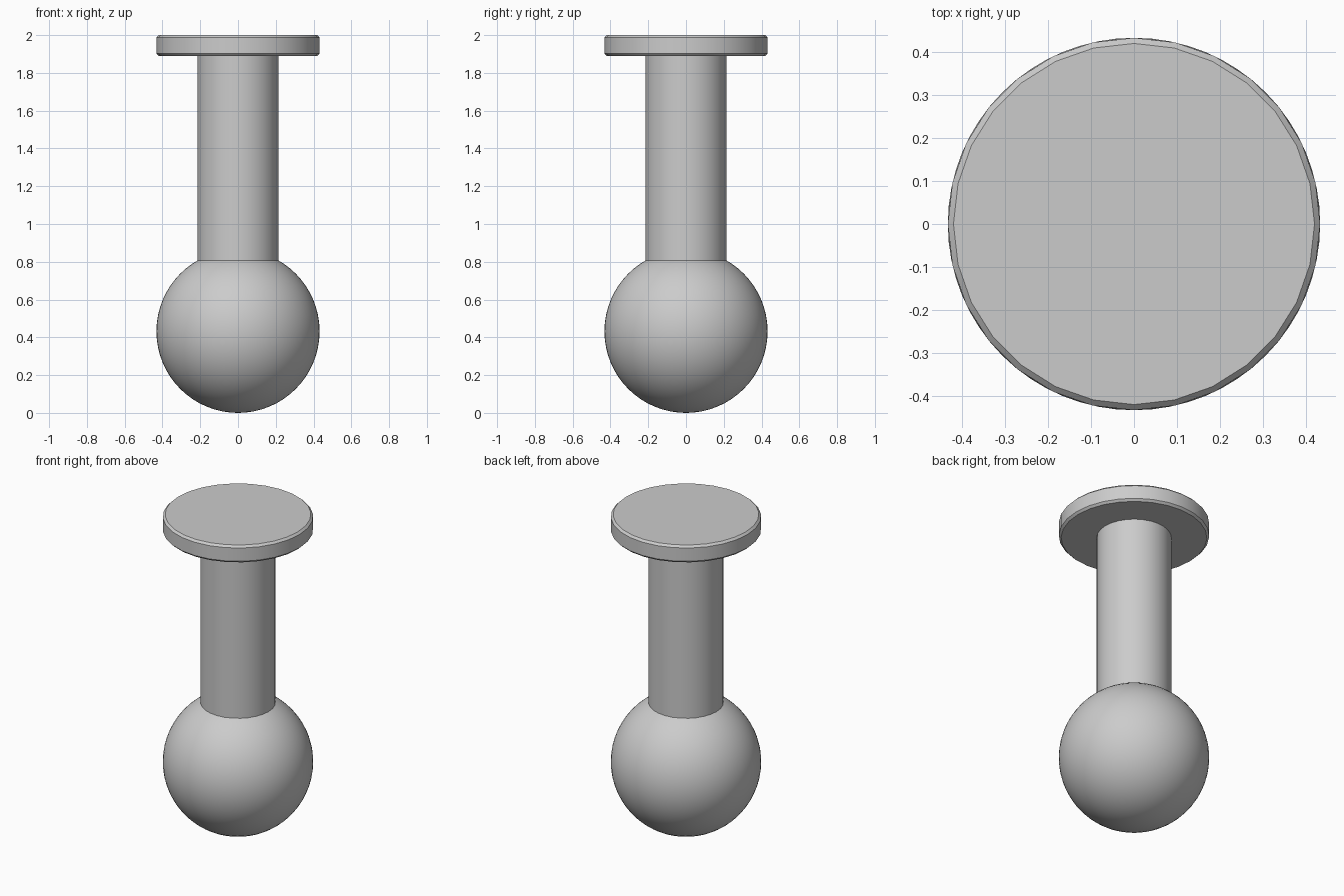
import bpy
import math

default = bpy.data.objects.get("Cube")
if default:
    bpy.data.objects.remove(default, do_unlink=True)

R = 0.432          # radius of the ball and the cap
SHAFT_R = 0.215

grey = bpy.data.materials.new("plain grey")
grey.use_nodes = True
colour = (0.6, 0.6, 0.6, 1)
grey.diffuse_color = colour
grey.node_tree.nodes["Principled BSDF"].inputs["Base Color"].default_value = colour


def finish(name, angle):
    """Name the new object, colour it and smooth it."""
    obj = bpy.context.object
    obj.name = name
    obj.data.materials.append(grey)
    bpy.ops.object.shade_smooth_by_angle(angle=math.radians(angle))
    return obj


def cylinder(name, radius, bottom, top, sides):
    bpy.ops.mesh.primitive_cylinder_add(
        vertices=sides, radius=radius, depth=top - bottom,
        location=(0, 0, (bottom + top) / 2))
    return finish(name, 30)


# Round ball at the foot
bpy.ops.mesh.primitive_uv_sphere_add(
    segments=64, ring_count=32, radius=R, location=(0, 0, R))
finish("ball", 60)

# Straight shaft, sunk a little into the ball and meeting the cap
cylinder("shaft", SHAFT_R, 0.78, 1.895, 28)

# Flat round cap with a narrow chamfer on both rims
cap = cylinder("cap", R, 1.89, 2.0, 28)
chamfer = cap.modifiers.new("chamfer", "BEVEL")
chamfer.width = 0.013
chamfer.segments = 1
chamfer.limit_method = "ANGLE"
chamfer.angle_limit = math.radians(40)
